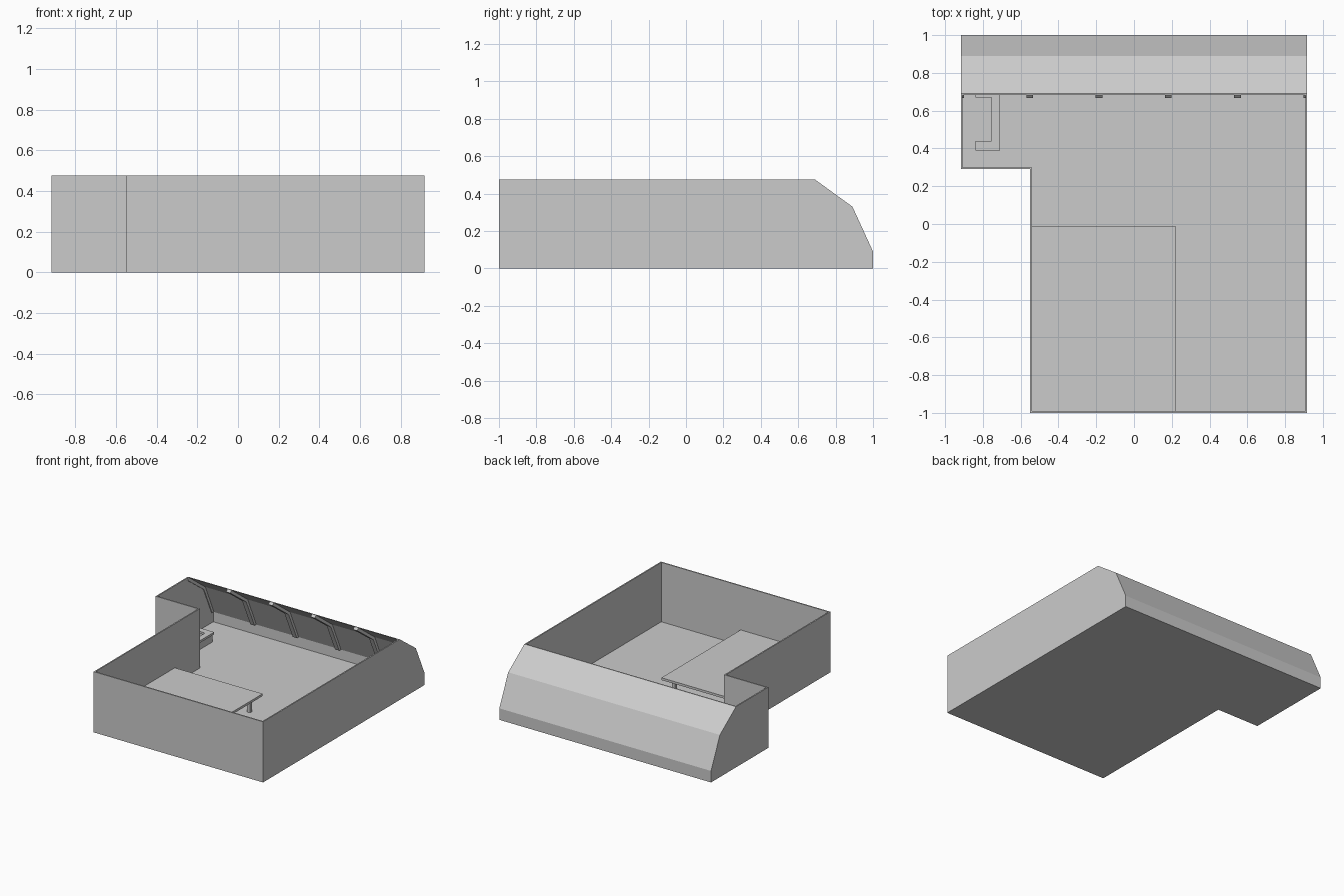
import bpy, bmesh
from mathutils import Vector

if "Cube" in bpy.data.objects:
    bpy.data.objects.remove(bpy.data.objects["Cube"])

W, H, T = 0.917, 0.475, 0.01      # half width, wall height, wall thickness
NX, NY = -0.55, 0.29              # inner corner of the L-shaped plan


def prism(name, pts, lo, hi, axis='z'):
    """Extrude a 2D outline: (x, y) along z, or (y, z) along x."""
    def place(p, t):
        return Vector((p[0], p[1], t)) if axis == 'z' else Vector((t, p[0], p[1]))
    bm = bmesh.new()
    face = bm.faces.new([bm.verts.new(place(p, lo)) for p in pts])
    ext = bmesh.ops.extrude_face_region(bm, geom=[face])
    verts = [g for g in ext['geom'] if isinstance(g, bmesh.types.BMVert)]
    bmesh.ops.translate(bm, verts=verts, vec=place((0, 0), hi - lo))
    bmesh.ops.recalc_face_normals(bm, faces=bm.faces[:])
    mesh = bpy.data.meshes.new(name)
    bm.to_mesh(mesh)
    bm.free()
    obj = bpy.data.objects.new(name, mesh)
    bpy.context.collection.objects.link(obj)
    return obj


def box(name, x0, x1, y0, y1, z0, z1):
    return prism(name, [(x0, y0), (x1, y0), (x1, y1), (x0, y1)], z0, z1)


# L-shaped floor
prism("floor", [(NX, -1), (W, -1), (W, 1), (-W, 1), (-W, NY), (NX, NY)], 0, T)

# Side walls follow the sloped attic profile
slope = [(1, 0), (1, 0.09), (0.89, 0.33), (0.69, H)]
prism("right_wall", [(-1, 0)] + slope + [(-1, H)], W - T, W, 'x')
prism("left_wall", [(NY, 0)] + slope + [(NY, H)], -W, -W + T, 'x')

# Straight walls
box("front_wall", NX, W - T, -1, -1 + T, 0, H)
box("inner_side_wall", NX, NX + T, -1 + T, NY + T, 0, H)
box("alcove_wall", -W + T, NX, NY, NY + T, 0, H)

# Knee wall and two-pitch roof shell
inner = [(0.682, H), (0.883, 0.325), (0.99, 0.088), (0.99, 0)]
prism("sloped_roof", slope + inner, -W + T, W - T, 'x')

# Rafters on the inside of the roof
rafter = [(0.684, H), (0.883, 0.325), (0.99, 0.088),
          (0.968, 0.088), (0.866, 0.311), (0.666, 0.458)]
for i in range(6):
    x = -0.919 + i * 0.3667
    prism(f"rafter_{i + 1}", rafter, max(x - 0.018, -W + 0.002),
          min(x + 0.018, W - 0.002), 'x')

# Large table in the front corner
box("table_top", NX + T, 0.22, -1 + T, -0.01, 0.112, 0.13)
for i, x in enumerate((-0.49, 0.17)):
    for j, y in enumerate((-0.92, -0.1)):
        box(f"table_leg_{i}{j}", x - 0.013, x + 0.013, y - 0.013, y + 0.013, T, 0.112)


# C-shaped low bench in the alcove: slab over a slightly recessed base
def c_shape(d):
    return [(-0.84 + d, 0.39 + d), (-0.71 - d, 0.39 + d), (-0.71 - d, 0.72 - d),
            (-0.84 + d, 0.72 - d), (-0.84 + d, 0.67 + d), (-0.755 + d, 0.67 + d),
            (-0.755 + d, 0.44 - d), (-0.84 + d, 0.44 - d)]


prism("bench_base", c_shape(0.008), T, 0.068)
prism("bench_top", c_shape(0), 0.068, 0.085)
